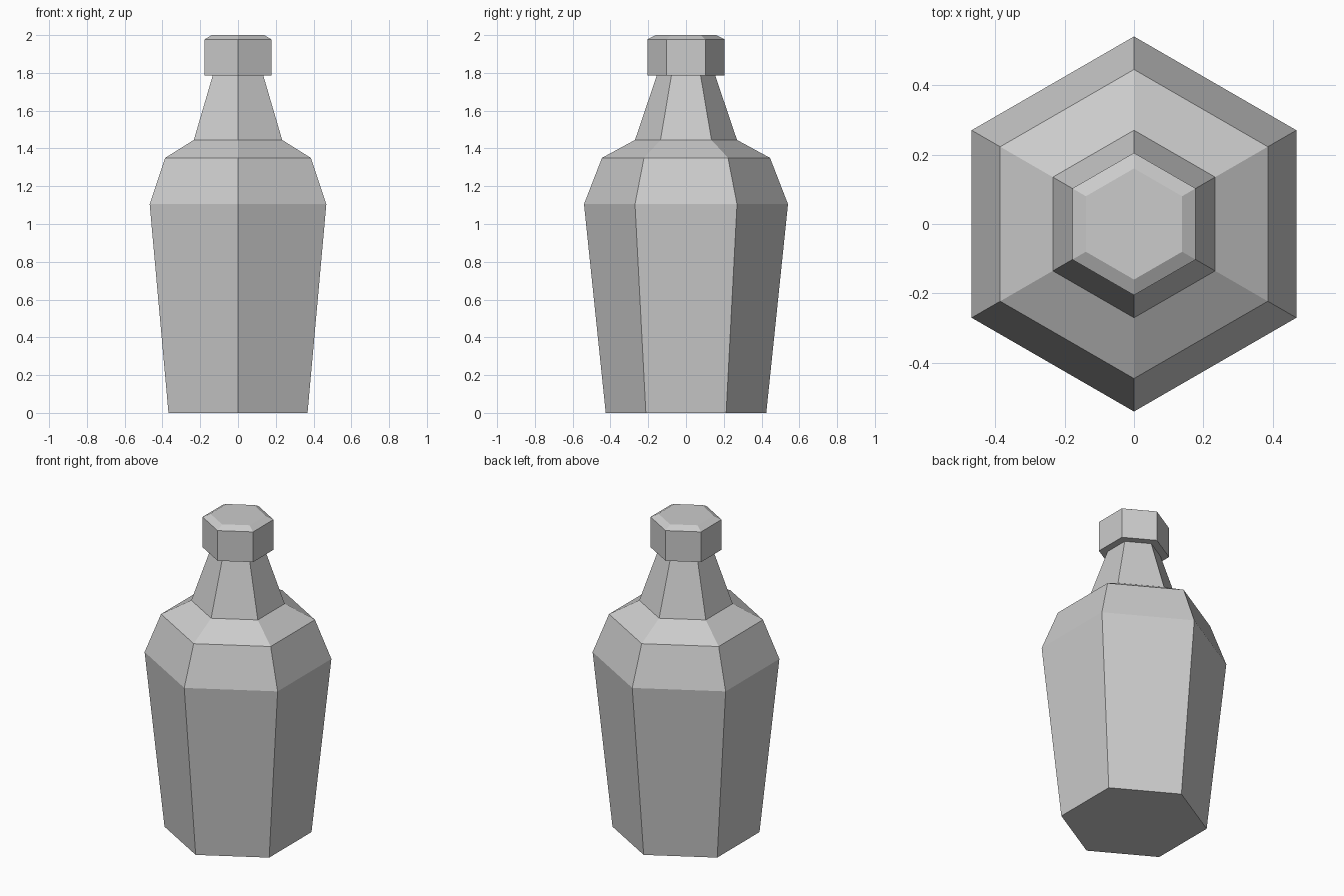
import bpy
import math

cube = bpy.data.objects.get("Cube")
if cube:
    bpy.data.objects.remove(cube, do_unlink=True)

SIDES = 6

grey = bpy.data.materials.new("plain_grey")
grey.use_nodes = True
colour = (0.6, 0.6, 0.6, 1.0)
grey.diffuse_color = colour
grey.node_tree.nodes["Principled BSDF"].inputs["Base Color"].default_value = colour


def hex_lathe(name, profile):
    """Turn a (radius, height) profile into a capped six-sided solid."""
    verts, faces = [], []
    for radius, z in profile:
        for i in range(SIDES):
            a = math.pi / 2 + math.tau * i / SIDES
            verts.append((radius * math.cos(a), radius * math.sin(a), z))
    for ring in range(len(profile) - 1):
        low, high = ring * SIDES, (ring + 1) * SIDES
        for i in range(SIDES):
            j = (i + 1) % SIDES
            faces.append((low + i, low + j, high + j, high + i))
    faces.append(tuple(reversed(range(SIDES))))
    faces.append(tuple(range(len(verts) - SIDES, len(verts))))
    mesh = bpy.data.meshes.new(name)
    mesh.from_pydata(verts, [], faces)
    mesh.materials.append(grey)
    obj = bpy.data.objects.new(name, mesh)
    bpy.context.collection.objects.link(obj)
    return obj


# Tapered body, shoulders and neck
hex_lathe("bottle_body", [(0.425, 0), (0.54, 1.105), (0.445, 1.35),
                          (0.27, 1.445), (0.155, 1.785)])

# Stopper with a chamfered top
hex_lathe("bottle_cap", [(0.205, 1.785), (0.205, 1.977), (0.16, 2.0)])
